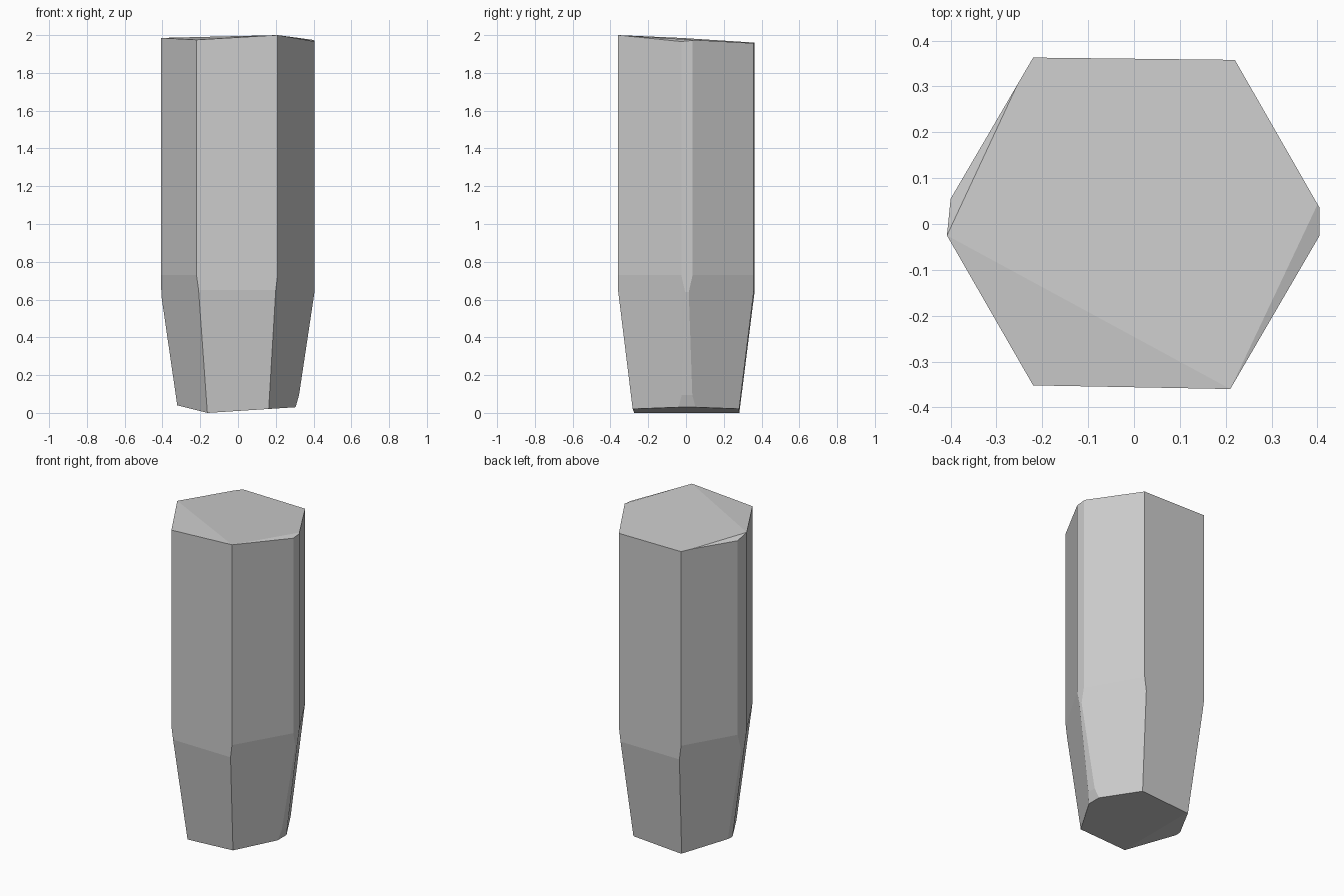
import bpy, bmesh
from mathutils import Vector

if "Cube" in bpy.data.objects:
    bpy.data.objects.remove(bpy.data.objects["Cube"])

# Block that gets chiselled down by planar cuts
bm = bmesh.new()
bmesh.ops.create_cube(bm, size=3)
bmesh.ops.translate(bm, vec=(0, 0, 1), verts=bm.verts)


def cut(point, normal):
    """Remove everything on the normal side of a plane and cap the hole."""
    geom = bm.verts[:] + bm.edges[:] + bm.faces[:]
    result = bmesh.ops.bisect_plane(bm, geom=geom, dist=1e-5, plane_co=point,
                                    plane_no=Vector(normal).normalized(), clear_outer=True)
    edges = [e for e in result["geom_cut"] if isinstance(e, bmesh.types.BMEdge)]
    if edges:
        bmesh.ops.contextual_create(bm, geom=edges)


def cut3(a, b, c, side):
    """Cut through three points; side is the sign of the normal's z."""
    a, b, c = Vector(a), Vector(b), Vector(c)
    n = (b - a).cross(c - a)
    cut(a, n if n.z * side > 0 else -n)


# Side faces: outline corner, height where the face starts tapering, taper slope
outline = [
    (-0.22, -0.352, 0.65, 0.122),
    (0.21, -0.36, 0.73, 0.113),
    (0.405, -0.025, 0.64, 0.15),
    (0.405, 0.035, 0.73, 0.113),
    (0.22, 0.358, 0.64, 0.125),
    (-0.22, 0.363, 0.73, 0.118),
    (-0.40, 0.055, 0.62, 0.145),
    (-0.408, -0.025, 0.73, 0.122),
]
for i, (x, y, kink, slope) in enumerate(outline):
    nx, ny = outline[(i + 1) % len(outline)][:2]
    out = Vector((ny - y, x - nx, 0)).normalized()
    cut((x, y, kink), out)
    cut((x, y, kink), out + Vector((0, 0, -slope)))

# Uneven top facets
left, front_right = (-0.408, -0.025, 1.985), (0.21, -0.36, 2.0)
cut3(left, front_right, (0.22, 0.358, 1.957), 1)
cut3(left, front_right, (-0.22, -0.352, 1.975), 1)
cut3(left, (-0.22, 0.363, 1.965), (-0.40, 0.055, 1.96), 1)
cut3(front_right, (0.405, 0.035, 1.972), (0.405, -0.025, 1.966), 1)

# Sloped underside and chipped right corner
cut3((-0.16, 0, 0), (-0.16, 1, 0), (0.305, 0, 0.03), -1)
cut3((-0.16, 0, 0), (-0.16, 1, 0), (-0.32, 0, 0.04), -1)
cut3((0.305, 0, 0.03), (0.305, 1, 0.03), (0.322, 0, 0.09), -1)

bmesh.ops.recalc_face_normals(bm, faces=bm.faces)
mesh = bpy.data.meshes.new("stone_column")
bm.to_mesh(mesh)
bm.free()
column = bpy.data.objects.new("stone_column", mesh)
bpy.context.collection.objects.link(column)
